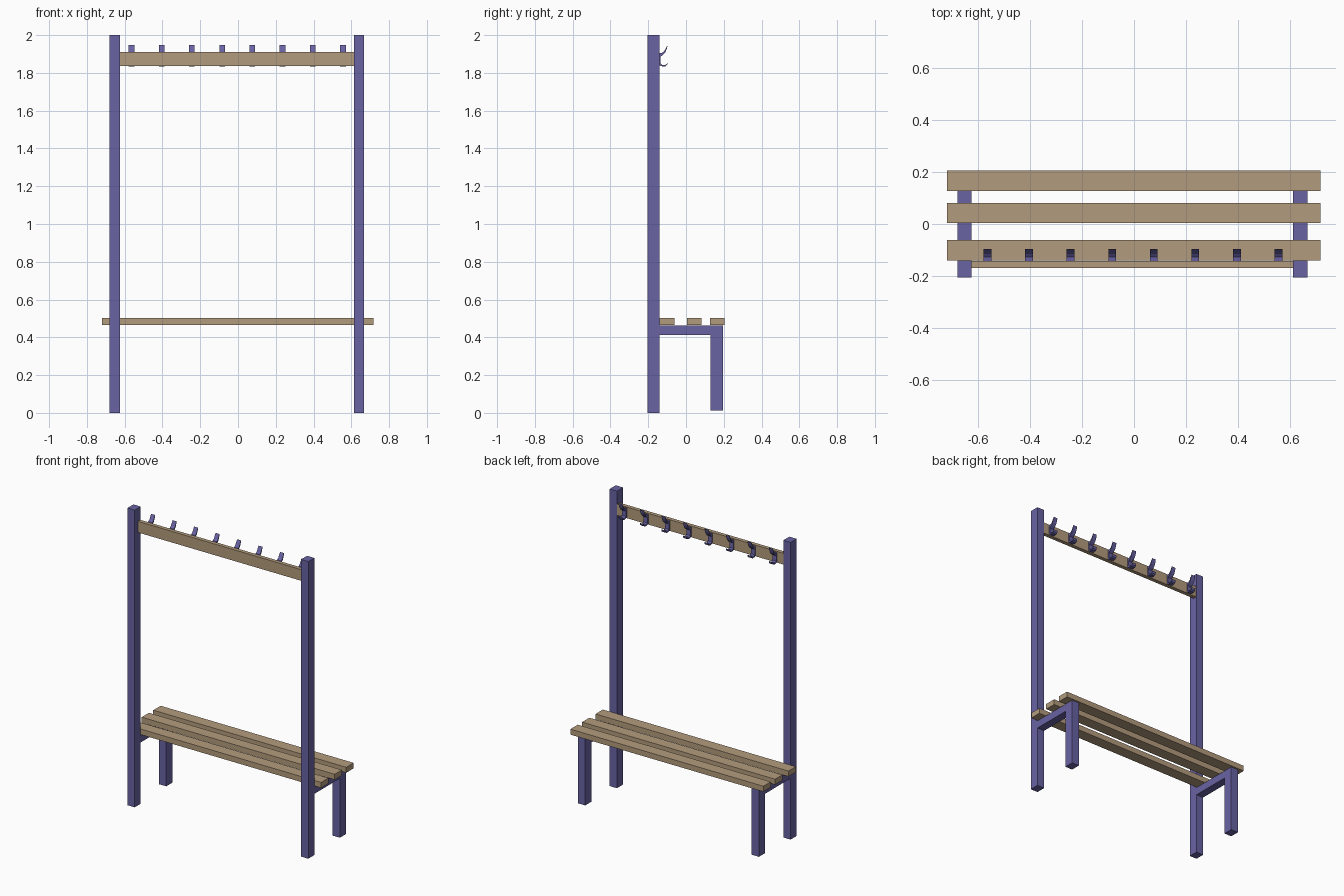
import bpy
import bmesh

if "Cube" in bpy.data.objects:
    bpy.data.objects.remove(bpy.data.objects["Cube"])


def material(name, color):
    m = bpy.data.materials.new(name)
    m.diffuse_color = color
    m.use_nodes = True
    m.node_tree.nodes["Principled BSDF"].inputs["Base Color"].default_value = m.diffuse_color
    return m


METAL = material("purple_metal", (0.14, 0.125, 0.37, 1))
WOOD = material("wood", (0.45, 0.33, 0.205, 1))


def add_object(name, bm, mat):
    bmesh.ops.recalc_face_normals(bm, faces=bm.faces[:])
    me = bpy.data.meshes.new(name)
    bm.to_mesh(me)
    bm.free()
    me.materials.append(mat)
    ob = bpy.data.objects.new(name, me)
    bpy.context.collection.objects.link(ob)
    return ob


def box(name, x, y, z, mat):
    bm = bmesh.new()
    bmesh.ops.create_cube(bm, size=1)
    for v in bm.verts:
        for i, (lo, hi) in enumerate((x, y, z)):
            v.co[i] = lo if v.co[i] < 0 else hi
    return add_object(name, bm, mat)


def extrude_profile(name, profile, x0, x1, mat):
    bm = bmesh.new()
    face = bm.faces.new([bm.verts.new((x0, y, z)) for y, z in profile])
    ext = bmesh.ops.extrude_face_region(bm, geom=[face])["geom"]
    bmesh.ops.translate(bm, vec=(x1 - x0, 0, 0),
                        verts=[g for g in ext if isinstance(g, bmesh.types.BMVert)])
    # extrude_face_region keeps or replaces the cap depending on context: ensure it exists
    bmesh.ops.holes_fill(bm, edges=[e for e in bm.edges if e.is_boundary], sides=0)
    return add_object(name, bm, mat)


# Side frames: tall post, cross bar and short leg
for side, x in (("left", (-0.68, -0.626)), ("right", (0.613, 0.667))):
    box(side + "_post", x, (-0.205, -0.141), (0, 2), METAL)
    box(side + "_cross_bar", x, (-0.141, 0.131), (0.412, 0.463), METAL)
    box(side + "_short_leg", x, (0.131, 0.196), (0.013, 0.463), METAL)

# Seat slats
for i, y in enumerate(((-0.14, -0.062), (0.004, 0.081), (0.127, 0.205))):
    box(f"seat_slat_{i + 1}", (-0.72, 0.717), y, (0.465, 0.502), WOOD)

# Hook board
box("hook_board", (-0.626, 0.613), (-0.169, -0.143), (1.836, 1.911), WOOD)

# Double coat hooks: curved upper prong, back plate, short lower prong
HOOK = [(-0.143, 1.905), (-0.143, 1.84), (-0.127, 1.835), (-0.109, 1.835),
        (-0.100, 1.842), (-0.096, 1.857), (-0.103, 1.846), (-0.111, 1.841),
        (-0.125, 1.842), (-0.134, 1.850), (-0.136, 1.885), (-0.122, 1.895),
        (-0.109, 1.910), (-0.102, 1.927), (-0.097, 1.947), (-0.107, 1.930),
        (-0.115, 1.916), (-0.127, 1.906)]
for i in range(8):
    cx = -0.564 + 0.16 * i
    extrude_profile(f"coat_hook_{i + 1}", HOOK, cx - 0.015, cx + 0.015, METAL)
